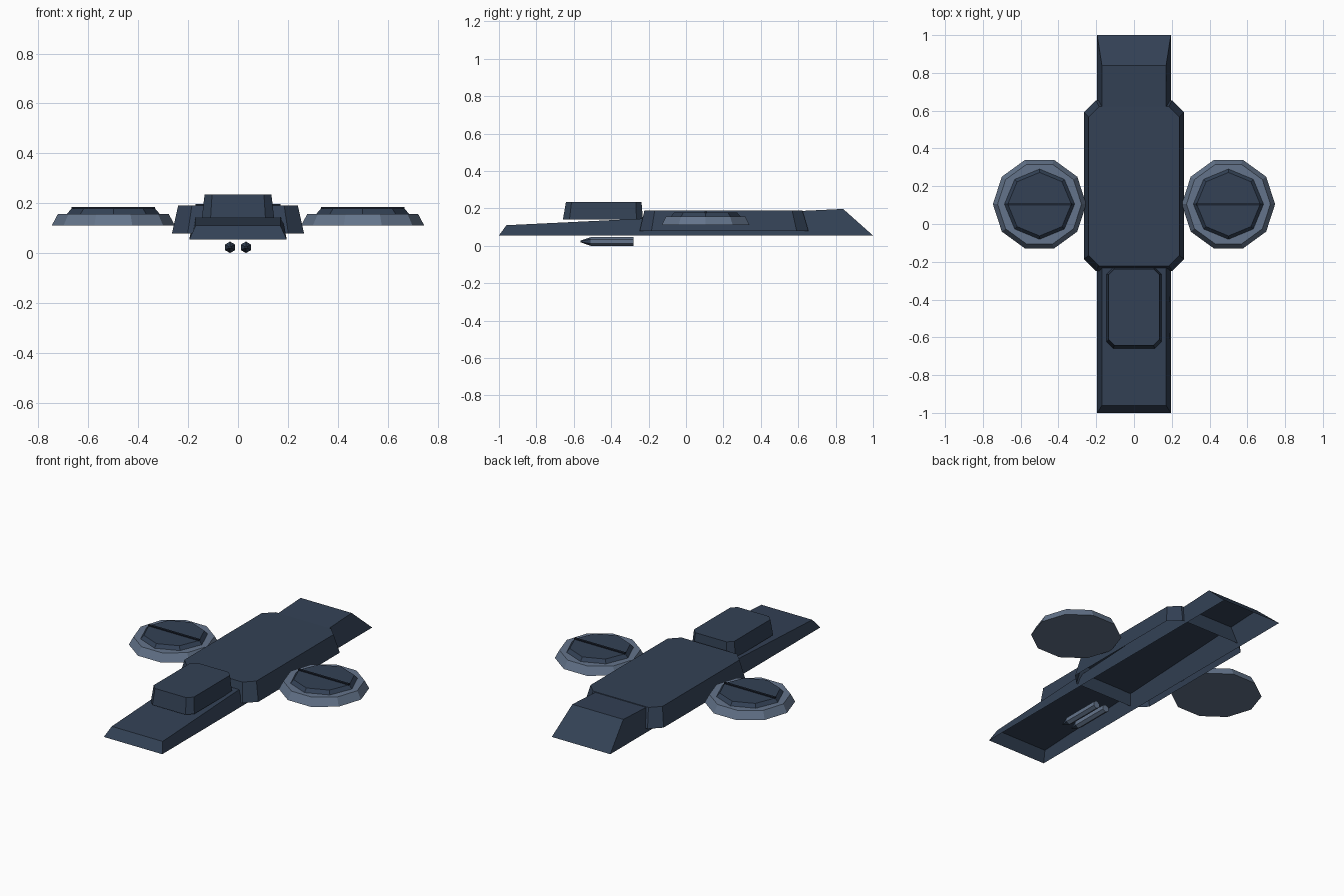
import bpy, bmesh, math

if "Cube" in bpy.data.objects:
    bpy.data.objects.remove(bpy.data.objects["Cube"])


def material(name, rgb):
    m = bpy.data.materials.new(name)
    m.diffuse_color = (*rgb, 1)
    m.use_nodes = True
    m.node_tree.nodes["Principled BSDF"].inputs["Base Color"].default_value = m.diffuse_color
    return m


SLATE = material("dark slate", (0.033, 0.053, 0.091))
GREY = material("blue grey", (0.127, 0.175, 0.258))
NAVY = material("deep navy", (0.012, 0.018, 0.032))


def loft(name, rings, mat, cap_start=True, cap_end=True):
    """Skin a list of equally sized vertex rings."""
    bm = bmesh.new()
    vs = [[bm.verts.new(p) for p in r] for r in rings]
    n = len(vs[0])
    for a, b in zip(vs, vs[1:]):
        for i in range(n):
            j = (i + 1) % n
            bm.faces.new((a[i], a[j], b[j], b[i]))
    if cap_start:
        bm.faces.new(vs[0][::-1])
    if cap_end:
        bm.faces.new(vs[-1])
    me = bpy.data.meshes.new(name)
    bm.to_mesh(me)
    bm.free()
    me.materials.append(mat)
    ob = bpy.data.objects.new(name, me)
    bpy.context.collection.objects.link(ob)
    return ob


def octagon(hx, y0, y1, c, z):
    """Rectangle with chamfered corners."""
    return [(hx, y0 + c, z), (hx, y1 - c, z), (hx - c, y1, z), (-hx + c, y1, z),
            (-hx, y1 - c, z), (-hx, y0 + c, z), (-hx + c, y0, z), (hx - c, y0, z)]


def polygon(cx, cy, z, r, n):
    return [(cx + r * math.cos(2 * math.pi * i / n),
             cy + r * math.sin(2 * math.pi * i / n), z) for i in range(n)]


def across(cx, y, cz, r, n=6):
    """Ring around the y axis."""
    return [(cx + r * math.sin(2 * math.pi * i / n), y,
             cz + r * math.cos(2 * math.pi * i / n)) for i in range(n)]


# long wedge hull, open underneath
loft("hull", [
    [(0.195, -1, 0.055), (0.195, 1, 0.055), (-0.195, 1, 0.055), (-0.195, -1, 0.055)],
    [(0.17, -0.96, 0.11), (0.17, 0.84, 0.197), (-0.17, 0.84, 0.197), (-0.17, -0.96, 0.11)],
], SLATE, cap_start=False)

# wide middle body, open underneath
loft("middle_body", [octagon(0.265, -0.248, 0.655, 0.063, 0.078),
                     octagon(0.24, -0.222, 0.622, 0.055, 0.19)], SLATE, cap_start=False)

# cockpit block
loft("cockpit", [octagon(0.145, -0.658, -0.23, 0.035, 0.14),
                 octagon(0.134, -0.642, -0.238, 0.03, 0.235)], SLATE, cap_start=False)

for side, s in (("left", -1), ("right", 1)):
    cx, cy = s * 0.5, 0.105
    # rotor housing
    loft(side + "_rotor_housing", [polygon(cx, cy, 0.11, 0.247, 10),
                                   polygon(cx, cy, 0.157, 0.222, 10)], GREY)
    # rotor disc
    loft(side + "_rotor_disc", [polygon(cx, cy, 0.157, 0.186, 8),
                                polygon(cx, cy, 0.178, 0.168, 8)], SLATE)
    # rotor blade
    loft(side + "_rotor_blade", [
        [(cx + a * 0.168, cy + b * 0.007, z) for a, b in ((1, -1), (1, 1), (-1, 1), (-1, -1))]
        for z in (0.176, 0.184)], NAVY)
    # missile body and nose
    mx, mz = s * 0.032, 0.023
    loft(side + "_missile", [across(mx, -0.28, mz, 0.023),
                             across(mx, -0.51, mz, 0.023)], GREY)
    loft(side + "_missile_nose", [across(mx, -0.51, mz, 0.023),
                                  across(mx, -0.565, mz, 0.004)], SLATE)

# face normals outward
for ob in bpy.data.objects:
    bm = bmesh.new()
    bm.from_mesh(ob.data)
    bmesh.ops.recalc_face_normals(bm, faces=bm.faces)
    bm.to_mesh(ob.data)
    bm.free()
